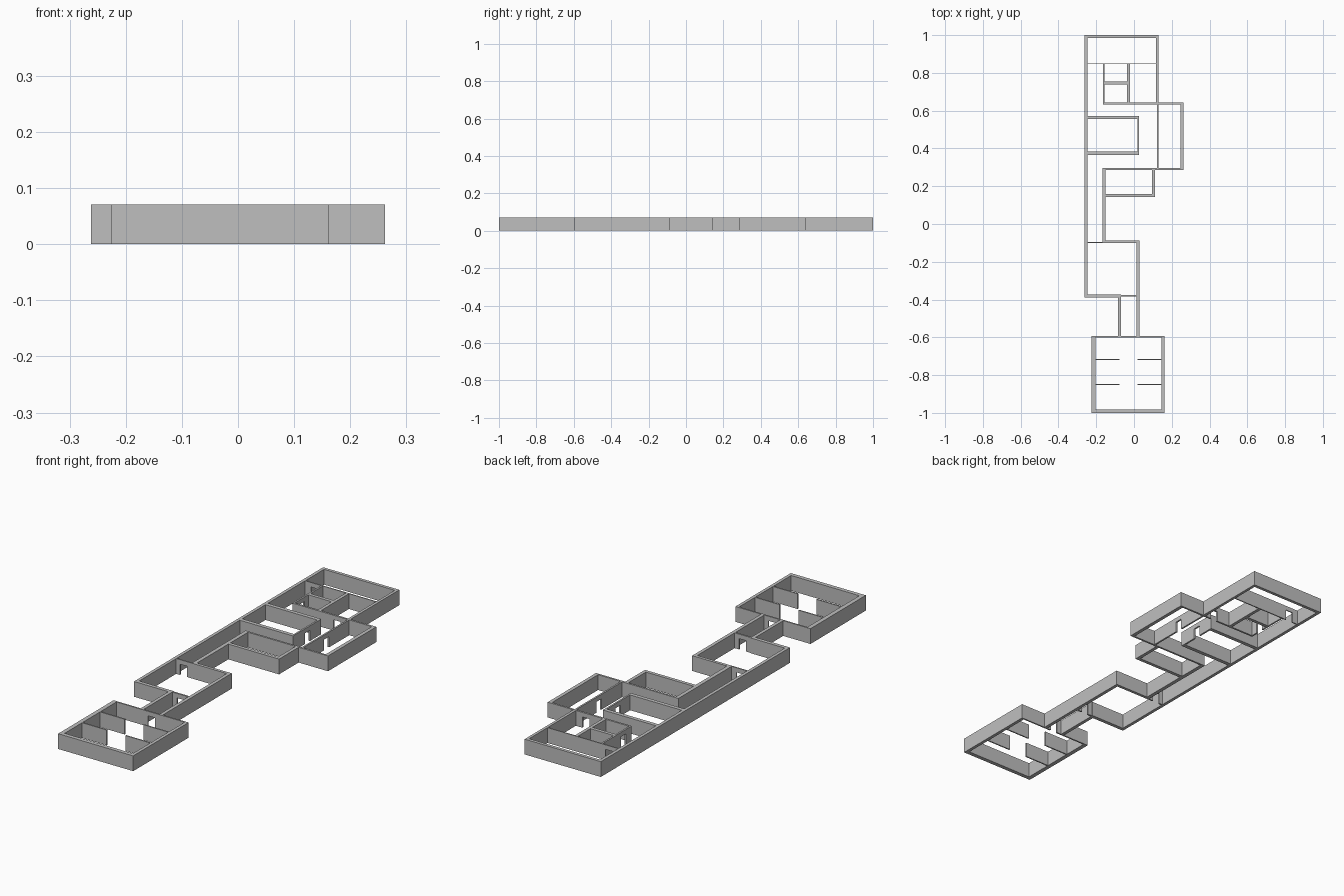
import bpy
import bmesh

cube = bpy.data.objects.get("Cube")
if cube:
    bpy.data.objects.remove(cube, do_unlink=True)

HEIGHT = 0.071
DOOR_TOP = 0.05
DOOR_WIDTH = 0.036

grey = bpy.data.materials.new("plaster_grey")
grey.use_nodes = True
colour = (0.52, 0.52, 0.52, 1)
grey.diffuse_color = colour
grey.node_tree.nodes["Principled BSDF"].inputs["Base Color"].default_value = colour


def add_box(bm, x0, x1, y0, y1, z0=0, z1=HEIGHT):
    verts = bmesh.ops.create_cube(bm, size=1)["verts"]
    for v in verts:
        v.co.x = x1 if v.co.x > 0 else x0
        v.co.y = y1 if v.co.y > 0 else y0
        v.co.z = z1 if v.co.z > 0 else z0


def wall(name, x0, x1, y0, y1, door=None):
    """Straight wall; door is the doorway's centre along the wall's length."""
    bm = bmesh.new()
    if door is None:
        add_box(bm, x0, x1, y0, y1)
    else:
        a, b = door - DOOR_WIDTH / 2, door + DOOR_WIDTH / 2
        if x1 - x0 > y1 - y0:
            add_box(bm, x0, a, y0, y1)
            add_box(bm, b, x1, y0, y1)
            add_box(bm, a, b, y0, y1, DOOR_TOP)
        else:
            add_box(bm, x0, x1, y0, a)
            add_box(bm, x0, x1, b, y1)
            add_box(bm, x0, x1, a, b, DOOR_TOP)
    mesh = bpy.data.meshes.new(name)
    bm.to_mesh(mesh)
    bm.free()
    mesh.materials.append(grey)
    obj = bpy.data.objects.new(name, mesh)
    bpy.context.collection.objects.link(obj)


# Long outer wall and back hall
wall("long_outer_wall", -0.262, -0.247, -0.39, 1.0)
wall("back_wall", -0.247, 0.13, 0.985, 1.0)
wall("back_hall_side_wall", 0.117, 0.13, 0.642, 0.985)
wall("back_hall_divider", -0.247, 0.117, 0.846, 0.851, door=-0.2)

# Pair of small rooms
wall("small_rooms_outer_wall", -0.164, -0.156, 0.642, 0.846, door=0.693)
wall("small_rooms_inner_wall", -0.037, -0.022, 0.642, 0.846)
wall("small_rooms_divider", -0.156, -0.037, 0.739, 0.755)
wall("small_rooms_front_wall", -0.164, 0.262, 0.633, 0.642, door=0.066)

# Side room
wall("side_room_outer_wall", 0.245, 0.262, 0.296, 0.633)
wall("side_room_inner_wall", 0.121, 0.129, 0.296, 0.633, door=0.467)
wall("side_room_front_wall", -0.168, 0.262, 0.287, 0.296)

# Middle room
wall("middle_room_back_wall", -0.247, 0.027, 0.555, 0.573)
wall("middle_room_front_wall", -0.247, 0.027, 0.366, 0.384)
wall("middle_room_side_wall", 0.019, 0.027, 0.384, 0.555, door=0.472)

# Closed room beside the long corridor
wall("corridor_side_wall", -0.168, -0.15, -0.087, 0.287)
wall("closed_room_side_wall", 0.095, 0.111, 0.143, 0.287)
wall("closed_room_front_wall", -0.15, 0.095, 0.143, 0.159)

# Square room and short corridor
wall("square_room_back_wall", -0.168, 0.029, -0.101, -0.087)
wall("square_room_entry_wall", -0.247, -0.168, -0.101, -0.095, door=-0.21)
wall("square_room_side_wall", 0.013, 0.029, -0.593, -0.101)
wall("square_room_front_wall", -0.247, -0.069, -0.39, -0.373)
wall("square_room_exit_wall", -0.069, 0.013, -0.384, -0.376, door=-0.028)
wall("short_corridor_wall", -0.085, -0.069, -0.593, -0.39)

# Front hall with paired partitions
wall("front_hall_back_wall", -0.225, 0.161, -0.6, -0.593, door=-0.026)
wall("front_hall_right_wall", -0.225, -0.205, -1.0, -0.6)
wall("front_hall_left_wall", 0.146, 0.161, -1.0, -0.6)
wall("front_hall_front_wall", -0.205, 0.146, -1.0, -0.981)
for label, y in (("back", -0.718), ("front", -0.85)):
    for side, x0, x1 in (("right", -0.205, -0.078), ("left", 0.019, 0.146)):
        wall(f"{label}_{side}_partition", x0, x1, y - 0.003, y + 0.003)
